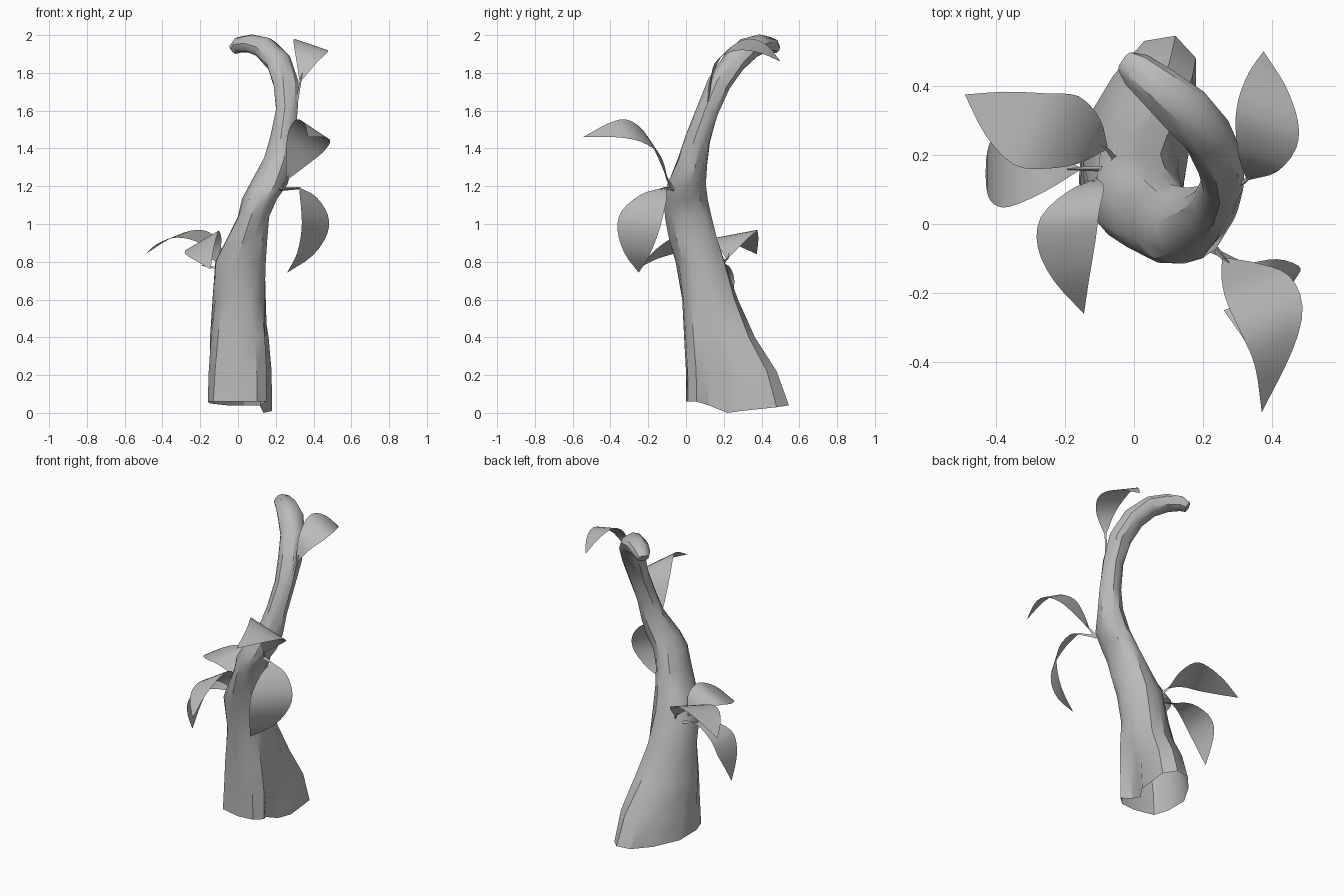
import bpy, math
from mathutils import Vector

if "Cube" in bpy.data.objects:
    bpy.data.objects.remove(bpy.data.objects["Cube"])

grey = bpy.data.materials.new("plain grey")
grey.diffuse_color = (0.5, 0.5, 0.5, 1)
grey.use_nodes = True
grey.node_tree.nodes["Principled BSDF"].inputs["Base Color"].default_value = grey.diffuse_color


def add_mesh(name, verts, faces, angle):
    mesh = bpy.data.meshes.new(name)
    mesh.from_pydata(verts, [], faces)
    mesh.materials.append(grey)
    obj = bpy.data.objects.new(name, mesh)
    bpy.context.collection.objects.link(obj)
    bpy.ops.object.select_all(action='DESELECT')
    obj.select_set(True)
    bpy.context.view_layer.objects.active = obj
    bpy.ops.object.shade_smooth_by_angle(angle=math.radians(angle))
    return obj


def smooth_path(pts, steps):
    """Catmull-Rom interpolation through the points."""
    p = [Vector(q) for q in pts]
    p = [2 * p[0] - p[1]] + p + [2 * p[-1] - p[-2]]
    out = []
    for i in range(1, len(p) - 2):
        a, b, c, d = p[i - 1:i + 3]
        for k in range(steps):
            t = k / steps
            out.append(0.5 * (2 * b + (c - a) * t + (2 * a - 5 * b + 4 * c - d) * t * t
                              + (3 * b - a - 3 * c + d) * t ** 3))
    return out + [p[-2]]


def fit(values, lo, hi):
    """Stretch values so that they span lo to hi."""
    a, b = min(values), max(values)
    return [lo + (v - a) / (b - a) * (hi - lo) for v in values]


# Trunk: a lobed, open foot that blends into oval rings
foot = [(-.13, .03, .06), (0, 0, .06), (.10, .01, .06), (.15, .055, .06), (.115, .12, .04),
        (.135, .22, 0), (.18, .29, .01), (.18, .48, .03), (.12, .545, .04), (.03, .53, .04),
        (-.06, .43, .04), (-.15, .28, .05), (-.16, .12, .06)]
N = len(foot)
round_ring = [(math.cos(math.tau * i / N - 2.2), math.sin(math.tau * i / N - 2.2)) for i in range(N)]
# each row: x min, x max, y min, y max, z, share of the foot shape
low = [(-.155, .178, 0, .48, .22, .85), (-.148, .162, -.01, .365, .4, .6),
       (-.135, .147, -.02, .275, .6, .3), (-.12, .147, -.055, .205, .8, .1),
       (-.06, .155, -.09, .165, .92, 0), (0, .165, -.112, .135, 1.04, 0),
       (.02, .205, -.115, .115, 1.13, 0), (.062, .262, -.10, .105, 1.21, 0)]
verts = [Vector(v) for v in foot]
for r, (x0, x1, y0, y1, z, share) in enumerate(low):
    xs, ys = [], []
    for i, ((x, y, _), (cx, cy)) in enumerate(zip(foot, round_ring)):
        ridge = 1 - .07 * ((i + r // 3) % 3 == 0)
        xs.append(share * (x - .01) / .17 + (1 - share) * cx * ridge)
        ys.append(share * (y - .2725) / .2725 + (1 - share) * cy * ridge)
    verts += [Vector((x, y, z)) for x, y in zip(fit(xs, x0, x1), fit(ys, y0, y1))]

# Upper stem: rings set square to a path that hooks over, flattening towards the tip
hook = [(.165, 0, 1.21, .1), (.215, .035, 1.33, .078), (.237, .062, 1.45, .066),
        (.257, .115, 1.6, .06), (.253, .175, 1.74, .063), (.215, .255, 1.855, .064),
        (.147, .33, 1.93, .059), (.072, .395, 1.953, .05), (.008, .447, 1.948, .041),
        (-.020, .468, 1.925, .029)]
for k in range(1, len(hook)):
    c = Vector(hook[k][:3])
    t = (Vector(hook[min(k + 1, len(hook) - 1)][:3]) - Vector(hook[k - 1][:3])).normalized()
    turn = Vector((0, 0, 1)).rotation_difference(t)
    side = t.cross(Vector((0, 0, 1))).normalized()
    widen = .28 if k > 5 else .12 if k > 3 else 0
    for i, (cx, cy) in enumerate(round_ring):
        ridge = 1.02 - .1 * ((i + k // 3) % 3 == 0)
        v = turn @ Vector((cx, cy, 0)) * hook[k][3] * ridge
        verts.append(c + v + side * v.dot(side) * widen)
faces = []
for r in range(len(verts) // N - 1):
    for i in range(N):
        j = (i + 1) % N
        faces.append((r * N + i, r * N + j, r * N + N + j, r * N + N + i))
faces.append(tuple(range(len(verts) - N, len(verts))))
add_mesh("trunk", verts, faces, 34)


# Leaves: curved sheets along a path, each with a thin stalk
def leaf(name, path, half, root):
    rows = smooth_path(path, 3)
    widths = [v.x for v in smooth_path([(w, 0, 0) for w in (.06, .62, 1, .98, .6, 0)], 3)]
    h = Vector(half)
    verts, faces = [], []
    for c, w in zip(rows, widths):
        for s in (-1, -.5, 0, .5, 1):
            verts.append(c + h * s * w)
    for i in range(len(rows) - 1):
        for k in range(4):
            a = i * 5 + k
            faces.append((a, a + 1, a + 6, a + 5))
    add_mesh(name, verts, faces, 60)
    # stalk
    a, b = Vector(root), rows[1]
    turn = Vector((0, 0, 1)).rotation_difference((b - a).normalized())
    ring = [turn @ Vector((math.cos(q), math.sin(q), 0)) for q in (0, math.tau / 3, math.tau * 2 / 3)]
    sv = [a + v * .012 for v in ring] + [rows[0] + v * .006 for v in ring] + [b + v * .003 for v in ring]
    sf = [(r + i, r + (i + 1) % 3, r + 3 + (i + 1) % 3, r + 3 + i) for r in (0, 3) for i in range(3)]
    add_mesh(name + "_stalk", sv, sf, 30)


leaf("left_upper_leaf", [(-.08, .22, .82), (-.13, .24, .89), (-.21, .265, .94), (-.30, .275, .945),
                         (-.40, .32, .905), (-.49, .375, .84)], (.05, .105, .02), (-.04, .17, .77))
leaf("left_lower_leaf", [(-.16, .16, .775), (-.26, .155, .785), (-.36, .15, .735), (-.405, .155, .66),
                         (-.425, .15, .57), (-.43, .145, .46)], (0, .10, 0), (-.05, .16, .75))
leaf("left_front_leaf", [(-.11, .13, .80), (-.14, .10, .88), (-.185, .03, .915), (-.195, -.06, .89),
                         (-.18, -.16, .84), (-.145, -.26, .76)], (.085, .01, .05), (-.06, .13, .75))
leaf("right_hanging_leaf", [(.33, -.12, 1.19), (.37, -.17, 1.15), (.405, -.23, 1.06), (.405, -.255, .96),
                            (.355, -.26, .84), (.26, -.25, .742)], (.07, .11, -.01), (.22, -.07, 1.185))
leaf("right_front_leaf", [(.26, -.10, 1.24), (.31, -.14, 1.35), (.36, -.19, 1.44), (.40, -.28, 1.495),
                          (.405, -.39, 1.495), (.37, -.545, 1.46)], (.09, .04, -.06), (.235, -.07, 1.18))
leaf("right_top_leaf", [(.33, .13, 1.76), (.36, .17, 1.87), (.382, .25, 1.935), (.388, .33, 1.95),
                        (.385, .42, 1.92), (.375, .50, 1.86)], (.088, -.03, -.03), (.29, .10, 1.55))
